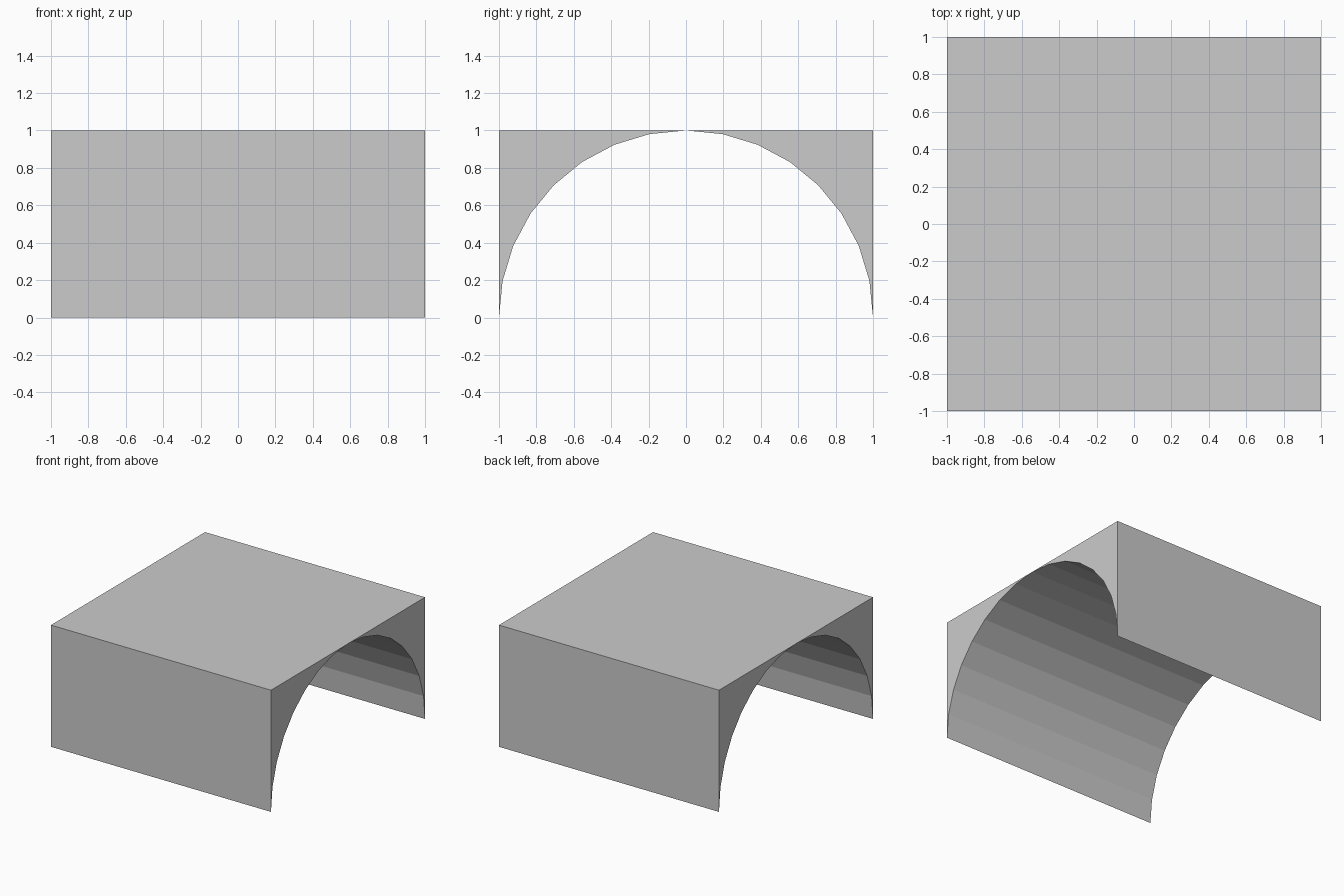
import bpy, bmesh
from math import sin, cos, pi

if "Cube" in bpy.data.objects:
    bpy.data.objects.remove(bpy.data.objects["Cube"])

ARC_STEPS = 8          # quarter circle of a 32-sided tunnel
HALF_LENGTH = 1.0

# Half profile in y/z: quarter arc from the crown to the foot, then the outer top corner
profile = [(sin(i * pi / 2 / ARC_STEPS), cos(i * pi / 2 / ARC_STEPS))
           for i in range(ARC_STEPS + 1)]
profile.append((1.0, 1.0))

# Extrude the spandrel along x
bm = bmesh.new()
end = bm.faces.new([bm.verts.new((-HALF_LENGTH, y, z)) for y, z in profile])
ext = bmesh.ops.extrude_face_region(bm, geom=[end], use_keep_orig=True)
moved = [g for g in ext["geom"] if isinstance(g, bmesh.types.BMVert)]
bmesh.ops.translate(bm, verts=moved, vec=(2 * HALF_LENGTH, 0, 0))
bmesh.ops.recalc_face_normals(bm, faces=bm.faces)

mesh = bpy.data.meshes.new("arch_block")
bm.to_mesh(mesh)
bm.free()
arch = bpy.data.objects.new("arch_block", mesh)
bpy.context.collection.objects.link(arch)

# Mirror to the other side of the tunnel
mirror = arch.modifiers.new("mirror_side", 'MIRROR')
mirror.use_axis = (False, True, False)
mirror.use_mirror_merge = False
